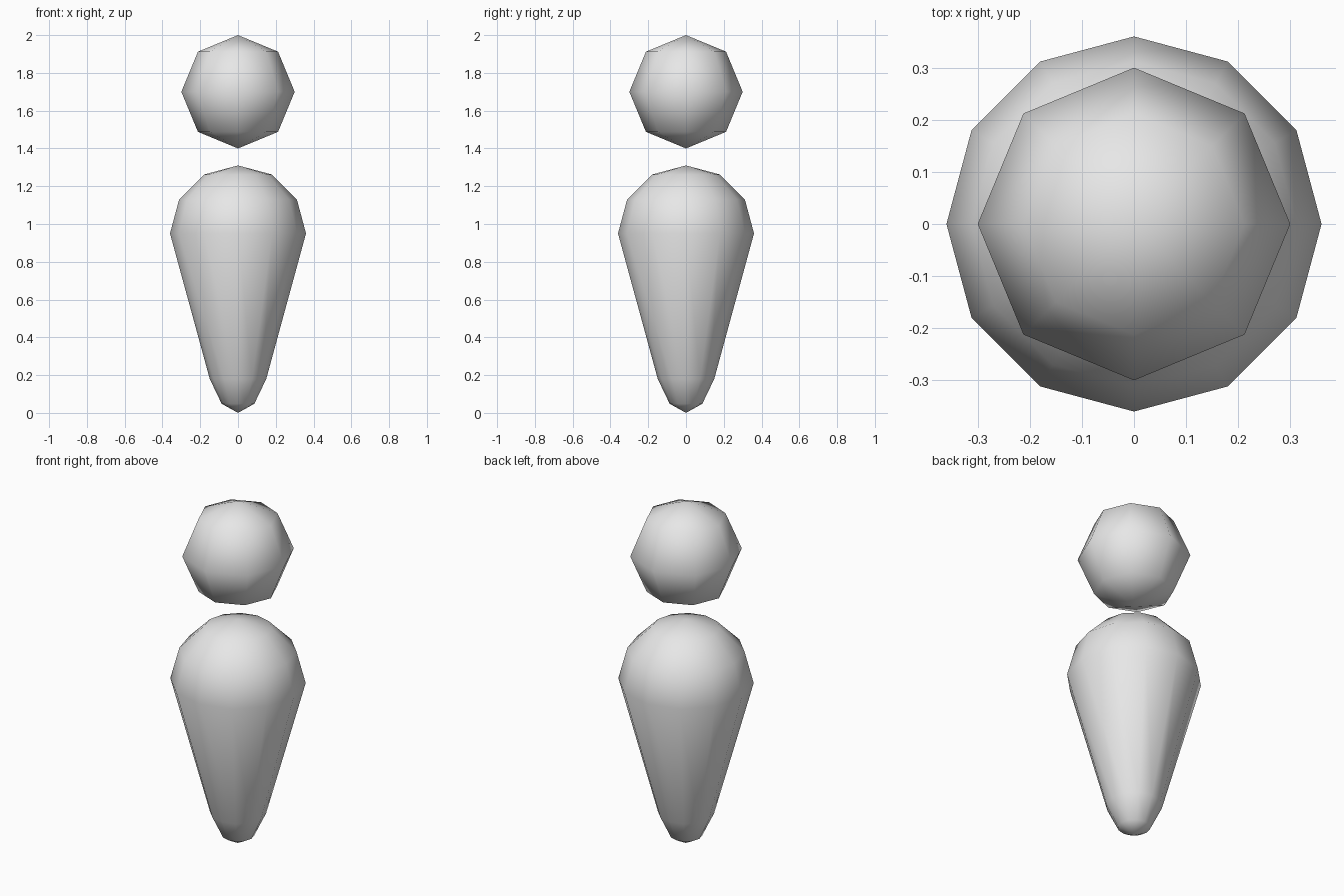
import bpy

cube = bpy.data.objects.get("Cube")
if cube:
    bpy.data.objects.remove(cube, do_unlink=True)

grey = bpy.data.materials.new("light_grey")
grey.use_nodes = True
colour = (0.8, 0.8, 0.8, 1)
grey.diffuse_color = colour
grey.node_tree.nodes["Principled BSDF"].inputs["Base Color"].default_value = colour


def ball(name, segments, rings, radius, z):
    """Smooth low-poly sphere centred on the z axis."""
    bpy.ops.mesh.primitive_uv_sphere_add(
        segments=segments, ring_count=rings, radius=radius, location=(0, 0, z))
    obj = bpy.context.object
    obj.name = name
    obj.data.materials.append(grey)
    bpy.ops.object.shade_smooth()
    return obj


# Round head floating above the body
ball("head", 8, 4, 0.3, 1.7)

# Body: a ball whose lower half is pulled down and narrowed to a taper
body = ball("body", 12, 6, 0.36, 0.95)
for v in body.data.vertices:
    if v.co.z < -0.01:
        v.co.x *= 0.48
        v.co.y *= 0.48
        v.co.z -= 0.59
body.data.update()
